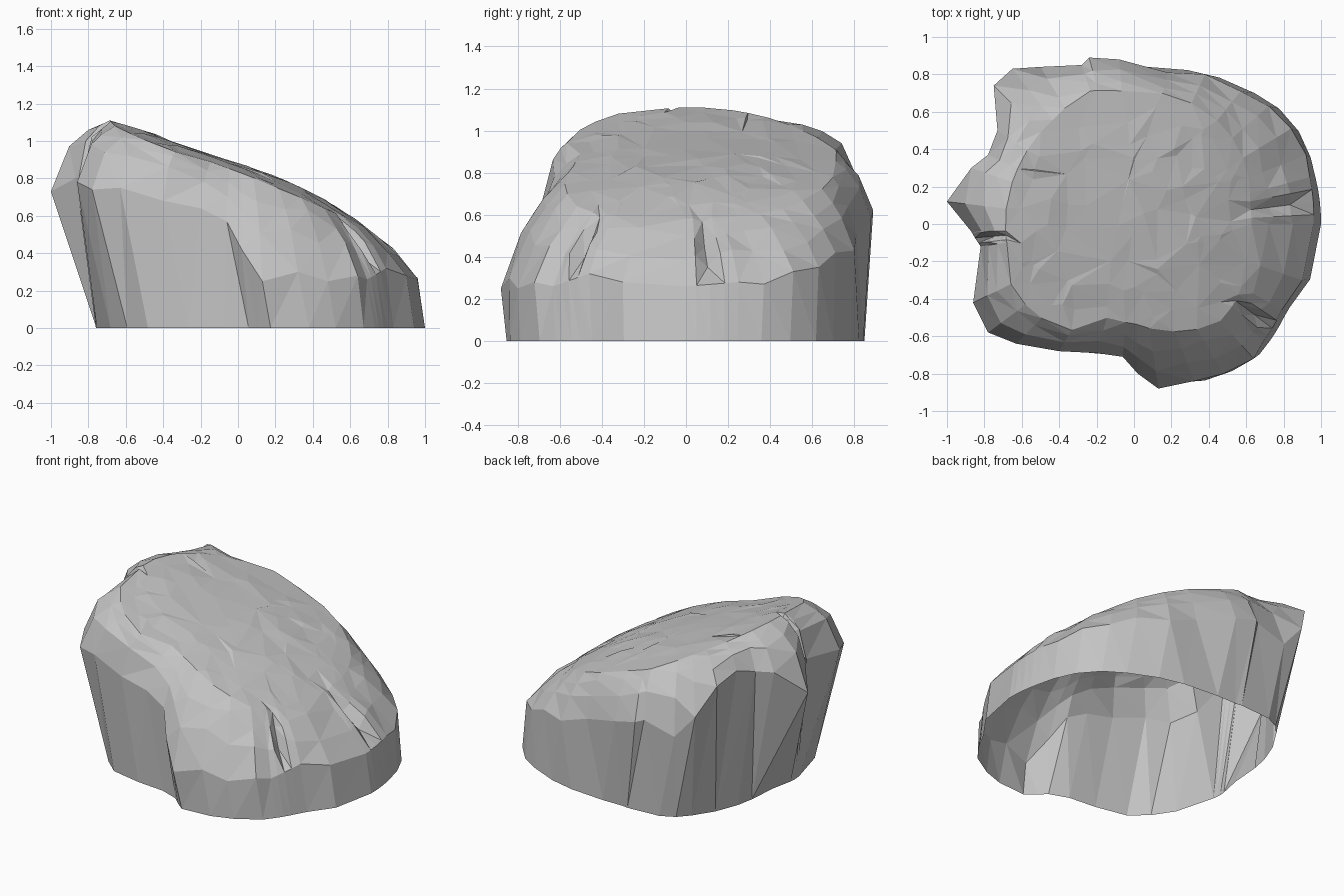
import bpy, bmesh, math, random
from mathutils import Vector
from mathutils.geometry import delaunay_2d_cdt

random.seed(7)
cube = bpy.data.objects.get("Cube")
if cube:
    bpy.data.objects.remove(cube, do_unlink=True)

# Shoulder of the boulder: x, y and height where the walls turn inward
SHOULDER = [
    (.96, 0, .26), (.94, .25, .28), (.92, .37, .27), (.84, .51, .33), (.72, .63, .35),
    (.57, .71, .42), (.38, .8, .43), (.18, .81, .5), (-.08, .88, .58), (-.24, .89, .62),
    (-.28, .85, .63), (-.5, .84, .57), (-.65, .83, .74), (-.75, .74, .94), (-.73, .5, .95),
    (-.78, .37, .91), (-.87, .3, .9), (-1, .12, .73), (-.87, -.04, .8), (-.82, -.12, .82),
    (-.86, -.42, .78), (-.78, -.58, .74), (-.63, -.64, .75), (-.4, -.68, .68),
    (-.2, -.69, .64), (-.06, -.71, .57), (.02, -.8, .42), (.13, -.88, .25), (.32, -.84, .3),
    (.48, -.8, .25), (.64, -.72, .28), (.69, -.63, .26), (.79, -.46, .32), (.9, -.3, .28)]
# Rounder outline where the walls meet the ground
BASE = [
    (1, 0), (.97, .25), (.93, .4), (.86, .53), (.75, .64), (.6, .72), (.4, .8), (.14, .83),
    (-.1, .84), (-.33, .85), (-.46, .8), (-.56, .69), (-.66, .51), (-.71, .15),
    (-.76, -.08), (-.71, -.31), (-.66, -.46), (-.47, -.65), (-.15, -.68), (.03, -.72),
    (.2, -.87), (.4, -.83), (.65, -.72), (.82, -.46), (.94, -.3)]
# Edge of the sloping top
RIM = [
    (.62, .1), (.6, .3), (.5, .5), (.28, .66), (-.05, .71), (-.24, .71), (-.43, .56),
    (-.62, .3), (-.68, -.1), (-.65, -.35), (-.5, -.5), (-.35, -.57), (-.15, -.5),
    (0, -.53), (.45, -.53), (.55, -.4), (.6, -.2)]
# Height of the top along x
SLOPE = [(-.7, 1.115), (-.3, .985), (.1, .85), (.4, .725), (.65, .57)]
# Clefts: angle in degrees, half width, depth
CLEFTS = [(7, 4, .05), (-37, 3, .05), (185, 2, .06)]
LEAN = .2


def lerp(a, b, t):
    return a + (b - a) * t


def angle_of(x, y):
    return math.degrees(math.atan2(y, x)) % 360


def polar_table(points):
    """Sorted (angle, radius, height) rows that wrap round the full circle."""
    rows = sorted((angle_of(p[0], p[1]), math.hypot(p[0], p[1]), p[-1]) for p in points)
    first, last = rows[0], rows[-1]
    return ([(last[0] - 360, last[1], last[2])] + rows
            + [(first[0] + 360, first[1], first[2])])


def sample(table, angle):
    for a, b in zip(table, table[1:]):
        if a[0] <= angle <= b[0]:
            t = (angle - a[0]) / max(b[0] - a[0], 1e-6)
            return lerp(a[1], b[1], t), lerp(a[2], b[2], t)


def direction(angle):
    return Vector((math.cos(math.radians(angle)), math.sin(math.radians(angle)), 0))


def top_height(x, y):
    for a, b in zip(SLOPE, SLOPE[1:]):
        if x <= b[0] or b is SLOPE[-1]:
            t = (x - a[0]) / (b[0] - a[0])
            return lerp(a[1], b[1], max(t, 0)) - .13 * (y - .08) ** 2


def wobble(amount):
    return random.uniform(-amount, amount)


shoulder_table, base_table, rim_table = map(polar_table, (SHOULDER, BASE, RIM))

# Columns round the rock, with extra ones along each cleft
columns = {angle_of(x, y): 0 for x, y, z in SHOULDER}
for centre, width, depth in CLEFTS:
    columns = {a: d for a, d in columns.items()
               if abs((a - centre + 180) % 360 - 180) > width * .9}
    for offset, d in ((-width, 0), (0, depth), (width, 0)):
        columns[(centre + offset) % 360] = d

# Rings from the ground to the rim
rings = [[] for _ in range(5)]
for angle in sorted(columns):
    cleft = columns[angle]
    way = direction(angle)
    radius, height = sample(shoulder_table, angle)
    shoulder = way * radius
    shoulder.z = height
    rim = way * sample(rim_table, angle)[0]
    rim.z = top_height(rim.x, rim.y)
    foot = angle_of(shoulder.x + LEAN * height, shoulder.y)
    rings[0].append(direction(foot) * sample(base_table, foot)[0])
    rings[1].append(shoulder)
    # The shoulder is blunt on the high side and gentle on the low side
    roundness = .57 + .22 * way.x
    for ring, middle in ((2, .36), (3, .7)):
        t = middle + wobble(.08)
        p = shoulder.lerp(rim, t)
        p.z = lerp(height, rim.z, t ** roundness) + wobble(.012)
        p -= way * cleft * .6
        p.z -= cleft * .7
        rings[ring].append(p)
    rim.z -= cleft * .4
    rings[4].append(rim)

# Walls and rounded shoulder, open underneath
bm = bmesh.new()
loops = [[bm.verts.new(p) for p in ring] for ring in rings]
count = len(columns)
for lower, upper in zip(loops, loops[1:]):
    for i in range(count):
        j = (i + 1) % count
        bm.faces.new((lower[i], lower[j], upper[j], upper[i]))

# Irregular facets across the sloping top
flat = [p.to_2d() for p in rings[4]]
for _ in range(95):
    angle = random.uniform(0, 360)
    reach = sample(rim_table, angle)[0] * .92 * math.sqrt(random.random())
    flat.append((direction(angle) * reach).to_2d())
edges = [(i, (i + 1) % count) for i in range(count)]
points, _, faces, origins, _, _ = delaunay_2d_cdt(flat, edges, [], 1, 1e-5)
top = []
for p, source in zip(points, origins):
    if source and source[0] < count:
        top.append(loops[4][source[0]])
    else:
        top.append(bm.verts.new((p.x, p.y, top_height(p.x, p.y) + wobble(.007))))
for face in faces:
    made = bm.faces.new([top[i] for i in face])
    made.normal_update()
    if made.normal.z < 0:
        made.normal_flip()

bmesh.ops.triangulate(bm, faces=bm.faces[:])
mesh = bpy.data.meshes.new("boulder")
bm.to_mesh(mesh)
bm.free()

# Stone colour
stone = bpy.data.materials.new("stone grey")
stone.use_nodes = True
grey = (.55, .55, .55, 1)
stone.diffuse_color = grey
stone.node_tree.nodes["Principled BSDF"].inputs["Base Color"].default_value = grey
mesh.materials.append(stone)

boulder = bpy.data.objects.new("boulder", mesh)
bpy.context.collection.objects.link(boulder)
